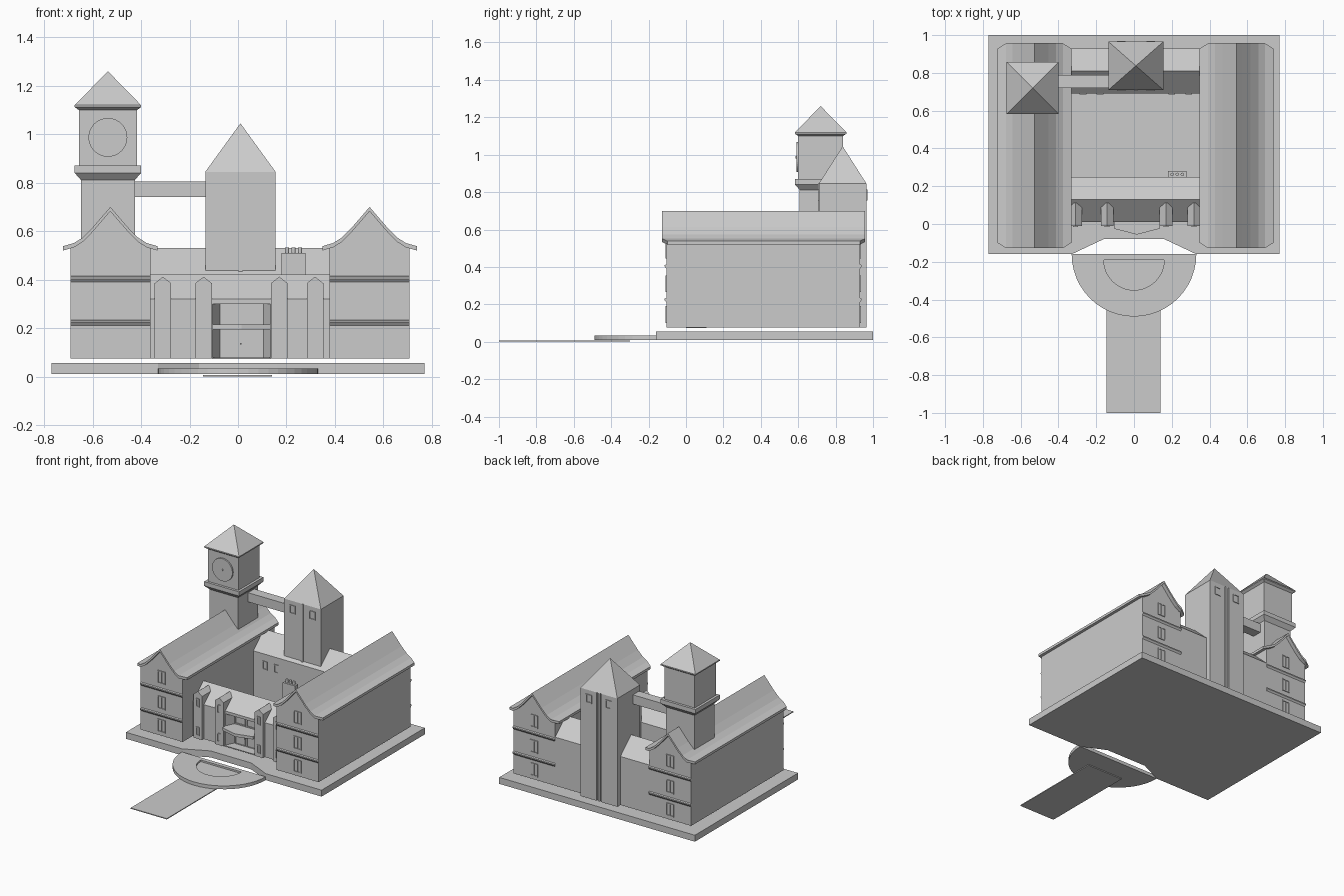
import bpy, bmesh, math
from mathutils import Vector

if "Cube" in bpy.data.objects:
    bpy.data.objects.remove(bpy.data.objects["Cube"])


def finish(name, bm):
    bmesh.ops.recalc_face_normals(bm, faces=bm.faces)
    me = bpy.data.meshes.new(name)
    bm.to_mesh(me)
    bm.free()
    ob = bpy.data.objects.new(name, me)
    bpy.context.collection.objects.link(ob)
    return ob


def extrude(name, pts, a, b, axis):
    """Extrude a 2D outline from a to b. axis x: (y,z), axis y: (x,z), axis z: (x,y)."""
    bm = bmesh.new()
    place = {'x': lambda p: (a, p[0], p[1]), 'y': lambda p: (p[0], a, p[1]), 'z': lambda p: (p[0], p[1], a)}[axis]
    face = bm.faces.new([bm.verts.new(place(p)) for p in pts])
    res = bmesh.ops.extrude_face_region(bm, geom=[face])
    d = Vector([(b - a) if c == axis else 0 for c in 'xyz'])
    bmesh.ops.translate(bm, vec=d, verts=[v for v in res['geom'] if isinstance(v, bmesh.types.BMVert)])
    return finish(name, bm)


def box(name, x0, x1, y0, y1, z0, z1):
    return extrude(name, [(x0, y0), (x1, y0), (x1, y1), (x0, y1)], z0, z1, 'z')


def frustum(name, cx, cy, rings):
    """Stacked rectangles: (half x, half y, z)."""
    bm = bmesh.new()
    loops = [[bm.verts.new((cx + sx * hx, cy + sy * hy, z)) for sx, sy in ((-1, -1), (1, -1), (1, 1), (-1, 1))]
             for hx, hy, z in rings]
    for lo, hi in zip(loops, loops[1:]):
        for i in range(4):
            bm.faces.new((lo[i], lo[(i + 1) % 4], hi[(i + 1) % 4], hi[i]))
    bm.faces.new(loops[0])
    bm.faces.new(loops[-1])
    bmesh.ops.remove_doubles(bm, verts=bm.verts, dist=1e-5)
    return finish(name, bm)


def disc(name, c, r, depth, axis, n=32):
    rot = (math.pi / 2, 0, 0) if axis == 'y' else (0, 0, 0)
    bpy.ops.mesh.primitive_cylinder_add(vertices=n, radius=r, depth=depth, location=c, rotation=rot)
    bpy.context.object.name = name


def window(name, cx, cz, w, h, y, out):
    """Frame and sunken pane on a wall facing -y (out=-1) or +y (out=1)."""
    t = 0.006
    for s in (-1, 1):
        x = cx + s * (w - t) / 2
        box(name + "_jamb", x - t / 2, x + t / 2, y, y + out * 0.005, cz - h / 2, cz + h / 2)
        z = cz + s * (h - t) / 2
        box(name + "_rail", cx - w / 2 + t, cx + w / 2 - t, y, y + out * 0.005, z - t / 2, z + t / 2)


# Ground slab with entrance notch, half-round step, path
extrude("ground_slab", [(-.77, -.16), (-.33, -.16), (-.16, -.08), (.16, -.08), (.33, -.16),
                        (.77, -.16), (.77, 1), (-.77, 1)], 0.01, 0.056, 'z')
arc = lambda r, cy, n=24: [(r * math.cos(math.pi + math.pi * i / n), cy + r * math.sin(math.pi + math.pi * i / n))
                           for i in range(n + 1)]
extrude("half_round_step", [(-.33, -.16)] + arc(.16, -.19)[::-1][-1:] + arc(.16, -.19)[1:] +
        [(.33, -.16)] + arc(.33, -.16)[::-1][1:-1], 0.01, 0.034, 'z')
extrude("half_round_back", [(-.33, -.16), (-.16, -.19), (.16, -.19), (.33, -.16)], 0.01, 0.034, 'z')
extrude("half_round_inset", arc(.16, -.19), 0.01, 0.022, 'z')
box("path", -.145, .14, -1, -.3, 0, .006)

# Two side wings with flared gable roofs
curve = [(0, .70), (.03, .665), (.075, .613), (.115, .573), (.15, .551), (.195, .538)]
for side, cx in (("left", -.527), ("right", .543)):
    hw = .165
    under = [(d, z - .016) for d, z in curve[:-1]] + [(hw, .53)]
    wall = [(cx - hw, .075), (cx + hw, .075)] + [(cx + d, z) for d, z in under[::-1]] + \
           [(cx - d, z) for d, z in under[1:]]
    extrude(side + "_wing_walls", wall, -.105, .93, 'y')
    top = [(cx - d, z) for d, z in curve[:0:-1]] + [(cx + d, z) for d, z in curve]
    low = [(x, z - .018) for x, z in top[::-1]]
    roof = extrude(side + "_wing_roof", top + low, -.128, .957, 'y')
    for v in roof.data.vertices:          # clipped eave corners
        if abs(v.co.x - cx) > .19:
            v.co.y += .028 if v.co.y < 0 else -.028
    for wy, out in ((-.105, -1), (.93, 1)):
        for z in (.222, .402):            # string courses
            extrude(side + "_wing_band", [(wy, z - .012), (wy + out * .009, z), (wy + out * .009, z + .008),
                                          (wy, z + .012)], cx - hw, cx + hw, 'x')
        for z in (.145, .31, .49):
            window(side + "_wing_window", cx, z, .06, .09, wy, out)
            box(side + "_wing_mullion", cx - .003, cx + .003, wy, wy + out * .005, z - .04, z + .04)

# Rear hall
extrude("rear_hall", [(.69, .075), (.93, .075), (.93, .42), (.81, .53), (.69, .42)], -.365, .38, 'x')
for x in (-.27, -.18, .2, .29):
    window("hall_window", x, .34, .035, .06, .69, -1)

# Front range with a recessed doorway
gable = [(.01, .075), (.25, .075), (.25, .32), (.13, .422), (.01, .32)]
extrude("front_range_left", gable, -.365, -.105, 'x')
extrude("front_range_right", gable, .135, .38, 'x')
extrude("front_range_middle", [(.07, .075), (.25, .075), (.25, .32), (.13, .422), (.01, .32), (.01, .30), (.07, .30)],
        -.105, .135, 'x')
for s in (-1, 1):                         # splayed doorway sides
    extrude("doorway_side", [(.015 + s * .12, .01), (.015 + s * .12, .07), (.015 + s * .09, .07)], .075, .30, 'z')
for x in (-.03, .06):
    window("door_leaf", x, .13, .08, .11, .07, -1)
    window("door_upper_light", x, .255, .08, .07, .07, -1)
disc("door_knob", (.012, .062, .135), .004, .012, 'y', 10)
canopy = [(-.105, .07), (-.105, -.025), (.015, -.056), (.135, -.025), (.135, .07)]
extrude("door_canopy", canopy, .195, .215, 'z')
box("door_floor", -.105, .135, 0, .11, .073, .078)

# Gabled buttresses
for x in (-.31, -.142, .17, .318):
    w = .034
    extrude("buttress", [(x - w, .075), (x + w, .075), (x + w, .385), (x, .412), (x - w, .385)], -.01, .11, 'y')
    for z in (.13, .333):
        window("buttress_window", x, z, .026, .06, -.01, -1)

# Chimney with three pots
box("chimney", .18, .278, .245, .28, .075, .51)
for x in (.202, .229, .256):
    disc("chimney_pot", (x, .2625, .52), .009, .024, 'z', 12)

# Rear tower with centre strip on both faces
box("rear_tower", -.135, .155, .71, .955, .075, .845)
frustum("rear_tower_roof", .01, .8375, [(.145, .1275, .845), (0, 0, 1.045)])
for x0, x1 in ((-.135, -.008), (.002, .018), (.028, .155)):
    box("rear_tower_panel", x0, x1, .955, .965, .075, .845)
box("rear_tower_front_strip", .002, .018, .705, .71, .42, .845)
for x in (-.068, .088):
    window("rear_tower_window", x, .785, .046, .06, .71, -1)
    window("rear_tower_window", x, .785, .046, .06, .965, 1)

# Bridge between towers
box("tower_bridge", -.43, -.13, .72, .79, .74, .805)

# Clock tower
tx, ty = -.537, .72
box("clock_tower_shaft", tx - .112, tx + .112, ty - .112, ty + .112, .5, .82)
frustum("clock_tower_ledge", tx, ty, [(.112, .112, .812), (.137, .137, .84), (.137, .137, .87)])
box("clock_tower_upper", tx - .12, tx + .12, ty - .12, ty + .12, .87, 1.11)
frustum("clock_tower_roof", tx, ty, [(.12, .12, 1.1), (.137, .137, 1.112), (.137, .137, 1.12), (0, 0, 1.26)])
disc("clock_face", (tx, ty - .124, .987), .08, .012, 'y', 40)
disc("clock_hub", (tx, ty - .131, .987), .007, .008, 'y', 12)
